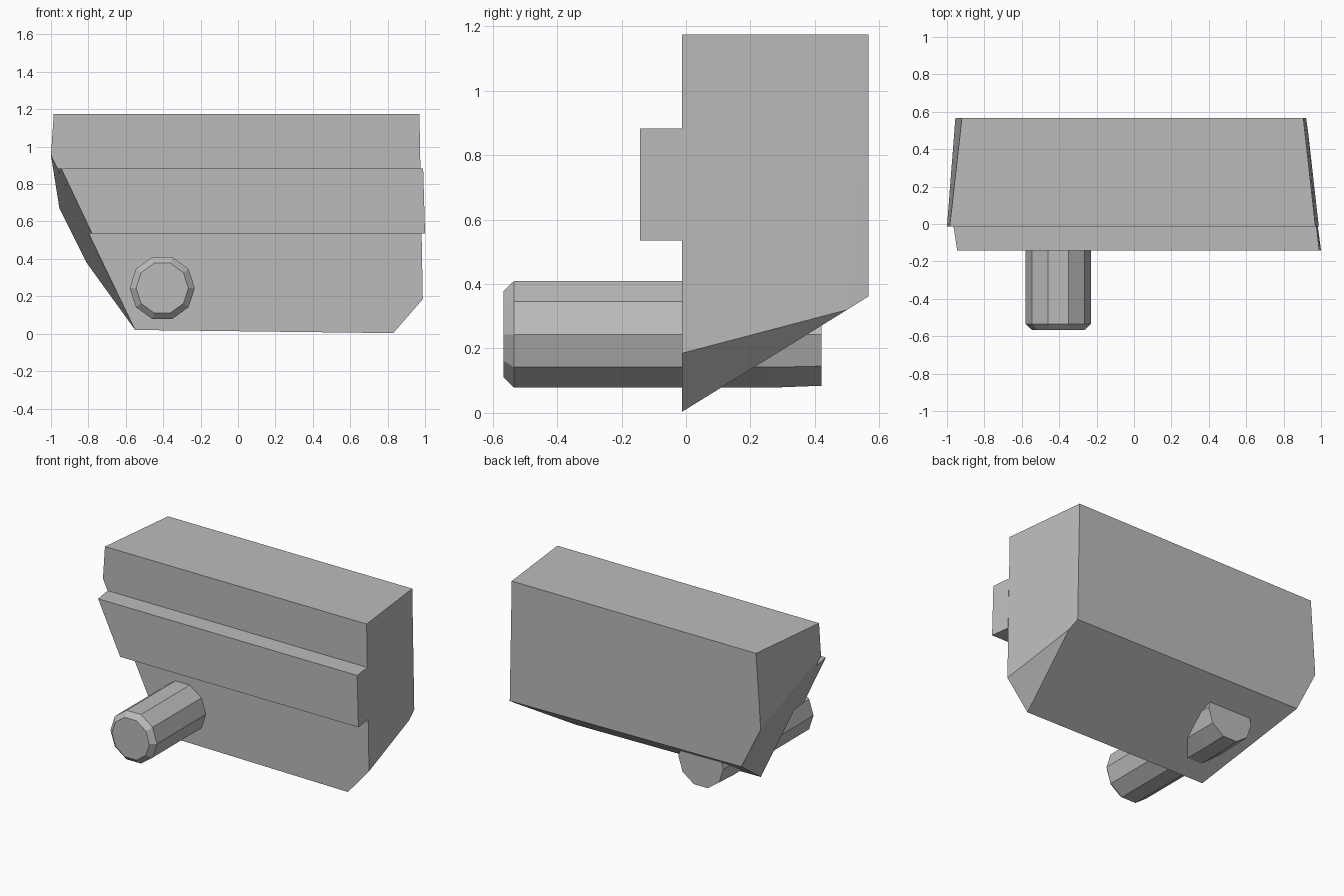
import bpy, bmesh, math

if "Cube" in bpy.data.objects:
    bpy.data.objects.remove(bpy.data.objects["Cube"])

grey = bpy.data.materials.new("plain grey")
grey.use_nodes = True
COLOUR = (0.5, 0.5, 0.5, 1)
grey.diffuse_color = COLOUR
grey.node_tree.nodes["Principled BSDF"].inputs["Base Color"].default_value = COLOUR


def finish(name, bm):
    bmesh.ops.recalc_face_normals(bm, faces=bm.faces)
    mesh = bpy.data.meshes.new(name)
    bm.to_mesh(mesh)
    bm.free()
    mesh.materials.append(grey)
    obj = bpy.data.objects.new(name, mesh)
    bpy.context.collection.objects.link(obj)
    return obj


def block(name, sections):
    """Convex solid from (y, [(x, z), ...]) sections, with flat areas merged."""
    bm = bmesh.new()
    for y, outline in sections:
        for x, z in outline:
            bm.verts.new((x, y, z))
    bmesh.ops.convex_hull(bm, input=bm.verts)
    bmesh.ops.dissolve_limit(bm, angle_limit=math.radians(1.5),
                             verts=bm.verts, edges=bm.edges)
    return finish(name, bm)


def turned(name, x, z, sides, profile):
    """Faceted solid around a y axis from (y, radius) rings."""
    bm = bmesh.new()
    rings = []
    for y, r in profile:
        angles = [2 * math.pi * i / sides for i in range(sides)]
        rings.append([bm.verts.new((x + r * math.cos(a), y, z + r * math.sin(a)))
                      for a in angles])
    for a, b in zip(rings, rings[1:]):
        for i in range(sides):
            j = (i + 1) % sides
            bm.faces.new((a[i], a[j], b[j], b[i]))
    bm.faces.new(rings[0])
    bm.faces.new(rings[-1])
    return finish(name, bm)


# Tapered main body with sloped underside and cut corners
block("main_body", [
    (-0.013, [(-0.985, 1.175), (-1.0, 0.955), (-0.55, 0.02),
              (0.83, 0.003), (0.988, 0.185), (0.97, 1.175)]),
    (0.5, [(0.93, 0.32)]),
    (0.567, [(-0.92, 1.175), (-0.955, 0.67), (-0.81, 0.38),
             (0.92, 0.362), (0.905, 1.175)]),
])

# Raised rail across the front
block("front_rail", [
    (-0.143, [(-0.945, 0.883), (-0.78, 0.535), (1.0, 0.535), (0.99, 0.883)]),
    (-0.013, [(-0.965, 0.883), (-0.798, 0.535), (0.983, 0.535), (0.976, 0.883)]),
])

# Ten-sided peg running through the body
turned("peg", -0.405, 0.244, 10,
       [(-0.567, 0.14), (-0.534, 0.174), (0.27, 0.174), (0.42, 0.168)])
